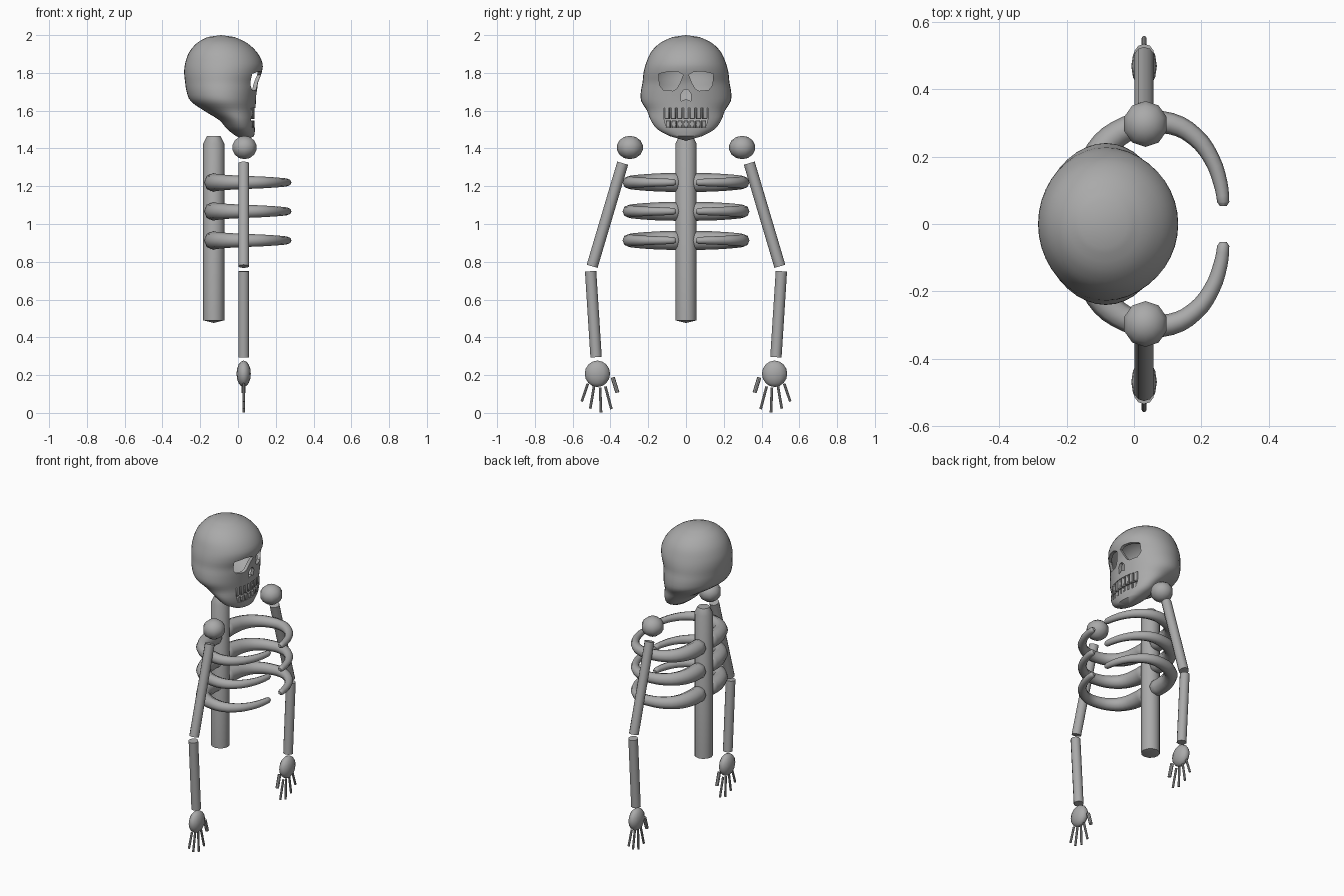
import bpy, bmesh, math
from mathutils import Vector, Matrix

if "Cube" in bpy.data.objects:
    bpy.data.objects.remove(bpy.data.objects["Cube"])

bone = bpy.data.materials.new("bone_grey")
bone.diffuse_color = (0.4, 0.4, 0.4, 1)
bone.use_nodes = True
bone.node_tree.nodes["Principled BSDF"].inputs["Base Color"].default_value = bone.diffuse_color


def add(name, bm, angle=40):
    bmesh.ops.recalc_face_normals(bm, faces=bm.faces[:])
    me = bpy.data.meshes.new(name)
    bm.to_mesh(me)
    bm.free()
    me.materials.append(bone)
    ob = bpy.data.objects.new(name, me)
    bpy.context.collection.objects.link(ob)
    smooth(ob, angle)
    return ob


def smooth(ob, angle):
    bpy.ops.object.select_all(action='DESELECT')
    ob.select_set(True)
    bpy.context.view_layer.objects.active = ob
    bpy.ops.object.shade_smooth_by_angle(angle=math.radians(angle))


def rod(name, a, b, r, sides=10):
    a, b = Vector(a), Vector(b)
    bm = bmesh.new()
    m = Matrix.Translation((a + b) / 2) @ (b - a).to_track_quat('Z', 'Y').to_matrix().to_4x4()
    bmesh.ops.create_cone(bm, cap_ends=True, segments=sides, radius1=r, radius2=r,
                          depth=(b - a).length, matrix=m)
    return add(name, bm)


def ball(name, loc, size, u=10, v=7):
    bm = bmesh.new()
    m = Matrix.Translation(loc) @ Matrix.Diagonal((*size, 1))
    bmesh.ops.create_uvsphere(bm, u_segments=u, v_segments=v, radius=1, matrix=m)
    return add(name, bm, 60)


def loft(name, rings, top, bottom, n, angle=50):
    """rings: (z, x_back, x_front, half_width), closed by a point at each end"""
    bm = bmesh.new()
    loops = []
    for z, xb, xf, hw in rings:
        c, a = (xb + xf) / 2, (xf - xb) / 2
        loops.append([bm.verts.new((c + a * math.cos(2 * math.pi * i / n),
                                    hw * math.sin(2 * math.pi * i / n), z)) for i in range(n)])
    t, b = bm.verts.new(top), bm.verts.new(bottom)
    for i in range(n):
        j = (i + 1) % n
        bm.faces.new((t, loops[0][i], loops[0][j]))
        bm.faces.new((b, loops[-1][j], loops[-1][i]))
        for p, q in zip(loops, loops[1:]):
            bm.faces.new((p[i], q[i], q[j], p[j]))
    return add(name, bm, angle)


def prism(name, pts, x0=-0.01, x1=0.25):
    bm = bmesh.new()
    f = bm.faces.new([bm.verts.new((x0, y, z)) for y, z in pts])
    g = bmesh.ops.extrude_face_region(bm, geom=[f])
    bmesh.ops.translate(bm, vec=(x1 - x0, 0, 0),
                        verts=[v for v in g["geom"] if isinstance(v, bmesh.types.BMVert)])
    ob = add(name, bm)
    ob.hide_render = True
    return ob


# skull: hollow loft
key = [(1.99, -.16, -.02, .07), (1.96, -.215, .045, .135), (1.91, -.258, .10, .185),
       (1.85, -.28, .13, .212), (1.80, -.285, .125, .225), (1.75, -.28, .107, .23),
       (1.70, -.272, .10, .239), (1.65, -.25, .095, .237), (1.60, -.18, .092, .206),
       (1.55, -.10, .09, .187), (1.50, -.055, .09, .15), (1.465, -.01, .085, .085)]
rings = []
for i in range(len(key) - 1):
    p = [key[max(i - 1, 0)], key[i], key[i + 1], key[min(i + 2, len(key) - 1)]]
    for t in (0, 1 / 3, 2 / 3):
        rings.append(tuple(0.5 * (2 * b + (c - a) * t + (2 * a - 5 * b + 4 * c - d) * t * t
                                  + (3 * b - a - 3 * c + d) * t ** 3) for a, b, c, d in zip(*p)))
rings.append(key[-1])


def shrink_z(z):
    return 1.75 + (z - 1.75) * 0.93


T = 0.02
skull = loft("skull", rings, (-.09, 0, 2.0), (.04, 0, 1.44), 40)
inner = loft("skull_cavity", [(shrink_z(z), b + T, f - T, w - T) for z, b, f, w in rings],
             (-.09, 0, shrink_z(2.0)), (.04, 0, shrink_z(1.44)), 40)
inner.hide_render = True

# eye sockets, nose and mouth openings
eye = [(.145, 1.795), (.09, 1.808), (.04, 1.805), (.015, 1.79), (.03, 1.75), (.05, 1.715),
       (.07, 1.705), (.12, 1.71), (.14, 1.735)]
cutters = [inner,
           prism("eye_cutter_left", eye),
           prism("eye_cutter_right", [(-y, z) for y, z in eye]),
           prism("nose_cutter", [(.026, 1.65), (.026, 1.69), (.01, 1.712), (-.01, 1.712),
                                 (-.026, 1.69), (-.026, 1.65), (0, 1.662)]),
           prism("mouth_cutter", [(.105, 1.512), (.117, 1.56), (.117, 1.613), (-.117, 1.613),
                                  (-.117, 1.56), (-.105, 1.512)])]
for c in cutters:
    m = skull.modifiers.new("cut", 'BOOLEAN')
    m.operation, m.solver, m.object = 'DIFFERENCE', 'EXACT', c
bpy.context.view_layer.update()
skull_mesh = bpy.data.meshes.new_from_object(
    skull.evaluated_get(bpy.context.evaluated_depsgraph_get()))
skull.modifiers.clear()
skull.data = skull_mesh
for c in cutters:
    bpy.data.objects.remove(c)
smooth(skull, 40)


# teeth along the curve of the jaw
def tooth_row(name, z, h, pitch):
    bm = bmesh.new()
    for k in range(-3, 4):
        y = k * pitch
        x = -.005 + .095 * math.sqrt(1 - (y / .187) ** 2)
        slope = math.atan2(y / .187 ** 2, (x + .005) / .095 ** 2)
        m = (Matrix.Translation((x - .012, y, z)) @ Matrix.Rotation(slope, 4, 'Z')
             @ Matrix.Diagonal((.02, pitch * .84, h, 1)))
        bmesh.ops.create_cube(bm, size=1, matrix=m)
    bmesh.ops.bevel(bm, geom=bm.edges[:], offset=.004, segments=1, affect='EDGES')
    add(name, bm)


tooth_row("upper_teeth", 1.586, .062, .033)
tooth_row("lower_teeth", 1.529, .04, .031)

# spine
loft("spine", [(z, -.128 - r, -.128 + r, r) for z, r in
               ((1.465, .036), (1.425, .056), (.49, .056))],
     (-.128, 0, 1.466), (-.128, 0, .476), 12)

# ribs: tapered curved tubes
path = [(-.13, .02, .025), (-.13, .05, .05), (-.128, .13, .049), (-.10, .215, .044),
        (-.045, .27, .039), (.03, .298, .035), (.11, .298, .032), (.18, .26, .028),
        (.23, .195, .024), (.257, .12, .021), (.265, .065, .018), (.265, .053, .010)]
for level, z in enumerate((1.22, 1.067, .913)):
    for side, s in (("left", 1), ("right", -1)):
        cu = bpy.data.curves.new("rib", 'CURVE')
        cu.dimensions, cu.bevel_depth, cu.bevel_resolution = '3D', 1, 2
        cu.resolution_u, cu.use_fill_caps = 3, True
        sp = cu.splines.new('BEZIER')
        sp.bezier_points.add(len(path) - 1)
        for bp, (x, y, r) in zip(sp.bezier_points, path):
            bp.co, bp.radius = (x, s * y, z), r
            bp.handle_left_type = bp.handle_right_type = 'AUTO'
        tmp = bpy.data.objects.new("rib_curve", cu)
        bpy.context.collection.objects.link(tmp)
        bpy.context.view_layer.update()
        me = bpy.data.meshes.new_from_object(
            tmp.evaluated_get(bpy.context.evaluated_depsgraph_get()))
        bpy.data.objects.remove(tmp)
        bm = bmesh.new()
        bm.from_mesh(me)
        add(f"rib_{side}_{level + 1}", bm, 60)

# arms and hands
fingers = [(.52, .155, .552, .06), (.487, .14, .507, .022), (.455, .135, .45, .003),
           (.427, .14, .395, .02), (.388, .188, .363, .107)]
X = .03
for side, s in (("left", 1), ("right", -1)):
    ball(f"shoulder_{side}", (X + .004, s * .297, 1.405), (.068, .07, .062))
    rod(f"upper_arm_{side}", (X, s * .335, 1.322), (X, s * .497, .776), .03)
    rod(f"forearm_{side}", (X, s * .505, .75), (X, s * .476, .295), .03)
    ball(f"palm_{side}", (X, s * .469, .207), (.038, .067, .07), 12, 8)
    for k, (y0, z0, y1, z1) in enumerate(fingers):
        rod(f"finger_{side}_{k + 1}", (X, s * y0, z0), (X, s * y1, z1), .011 if k == 4 else .007, 8)
